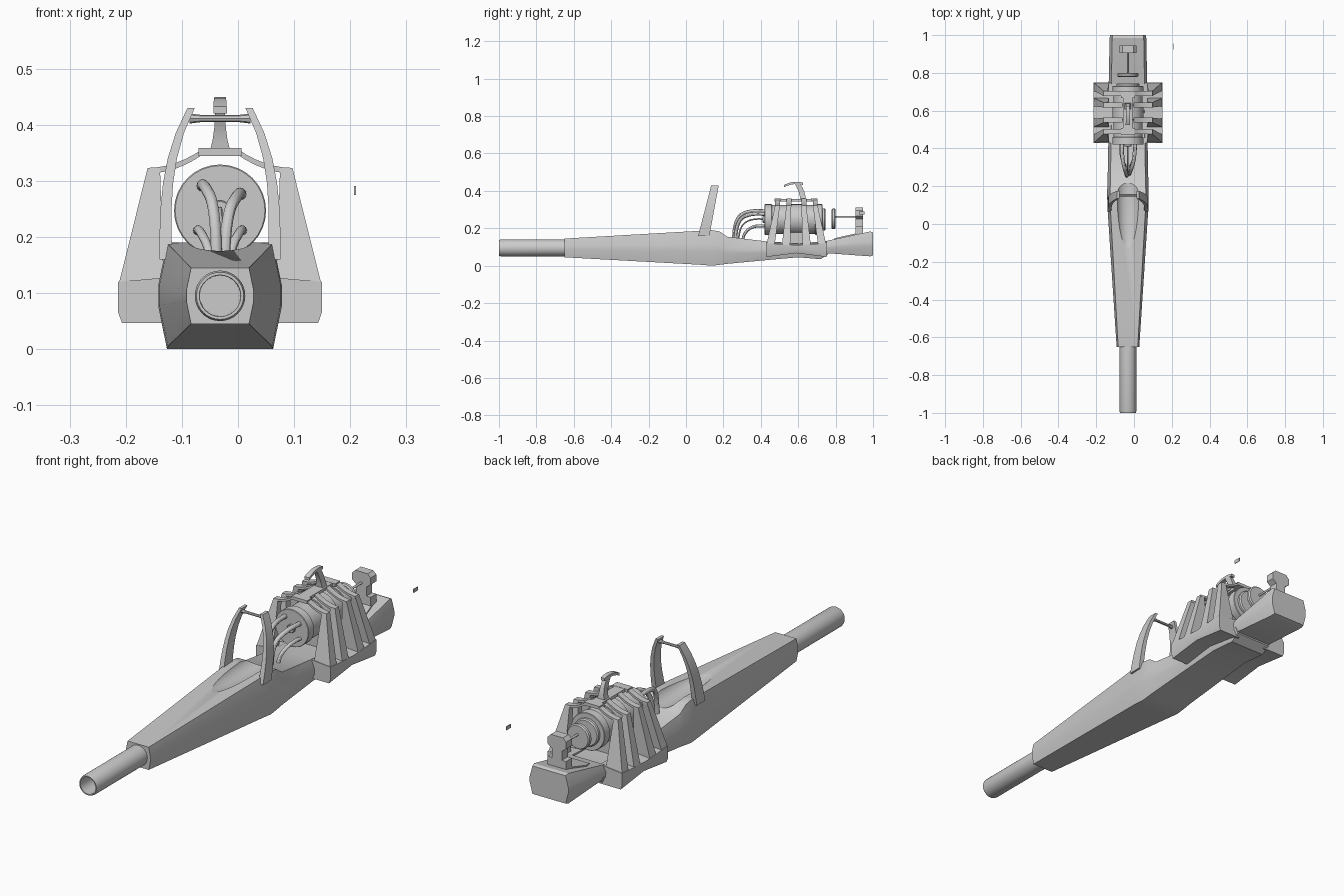
import bpy, bmesh, math

cube = bpy.data.objects.get("Cube")
if cube:
    bpy.data.objects.remove(cube, do_unlink=True)

centre_x = -0.032  # centre line of the main body
drum_z = 0.247
cage_y = 0.59
sides = {"right": -1, "left": 1}
parts = []

grey = bpy.data.materials.new("plain_grey")
grey.use_nodes = True
grey.diffuse_color = (0.6, 0.6, 0.6, 1)
grey.node_tree.nodes["Principled BSDF"].inputs["Base Color"].default_value = grey.diffuse_color


def loft(name, rings):
    """Skin a row of equal-sized rings and cap both ends."""
    bm = bmesh.new()
    rows = [[bm.verts.new((centre_x + x, y, z)) for x, y, z in ring] for ring in rings]
    for ring, following in zip(rows, rows[1:]):
        for i in range(len(ring)):
            bm.faces.new((ring[i - 1], ring[i], following[i], following[i - 1]))
    bm.faces.new(rows[0])
    bm.faces.new(rows[-1])
    bmesh.ops.recalc_face_normals(bm, faces=bm.faces)
    mesh = bpy.data.meshes.new(name)
    bm.to_mesh(mesh)
    bm.free()
    mesh.materials.append(grey)
    ob = bpy.data.objects.new(name, mesh)
    bpy.context.collection.objects.link(ob)
    parts.append(ob)
    return ob


def steps(count):
    """Even fractions from nothing to the whole."""
    return [i / count for i in range(count + 1)]


def lathe(name, profile, height, count=32):
    """Revolve (radius, y) points about a line along y."""
    angles = [math.tau * i / count for i in range(count)]
    return loft(name, [[(radius * math.cos(a), y, height + radius * math.sin(a)) for a in angles]
                       for radius, y in profile])


def cylinder(name, radius, front, back, height, chamfer=0.002):
    """Round bar along y with softened rims."""
    small = radius - chamfer
    return lathe(name, [(small, front), (radius, front + chamfer),
                        (radius, back - chamfer), (small, back)], height)


def upright(name, rows, side=1):
    """Stack of rectangles given as (z, inner x, outer x, front, back)."""
    return loft(name, [[(side * inner, front, z), (side * outer, front, z),
                        (side * outer, back, z), (side * inner, back, z)]
                       for z, inner, outer, front, back in rows])


def lengthwise(name, rows):
    """Row of centred rectangles given as (y, half width, bottom, top)."""
    return loft(name, [[(-half, y, bottom), (half, y, bottom), (half, y, top), (-half, y, top)]
                       for y, half, bottom, top in rows])


def block(name, half, front, back, bottom, top):
    """Plain centred box."""
    return lengthwise(name, [(y, half, bottom, top) for y in (front, back)])


def hull_ring(y, half, bottom, top):
    """Eight-sided section, widest around the middle."""
    edge, tall = half * 0.86, top - bottom
    outline = [(edge, y, bottom), (half, y, bottom + tall * 0.4),
               (half, y, bottom + tall * 0.6), (edge, y, top)]
    return outline + [(-x, y, z) for x, y, z in reversed(outline)]


def pipe(name, start_x, start_z, end_x, radius):
    """Bent pipe from the drum face down to the hull."""
    curve = bpy.data.curves.new(name, "CURVE")
    curve.dimensions = "3D"
    curve.bevel_depth = radius
    curve.use_fill_caps = True
    curve.materials.append(grey)
    spline = curve.splines.new("NURBS")
    spline.points.add(3)
    reach = start_z * 0.6  # higher pipes arch further forward
    path = [(start_x, 0.43, start_z), (start_x, 0.43 - reach / 2, start_z + 0.01),
            (end_x, 0.43 - reach, start_z - 0.04), (end_x, 0.43 - reach, 0.13)]
    for point, (x, y, z) in zip(spline.points, path):
        point.co = (centre_x + x, y, z, 1)
    spline.use_endpoint_u = True
    spline.order_u = 3
    ob = bpy.data.objects.new(name, curve)
    bpy.context.collection.objects.link(ob)
    bpy.ops.object.select_all(action="DESELECT")
    ob.select_set(True)
    bpy.context.view_layer.objects.active = ob
    bpy.ops.object.convert(target="MESH")
    parts.append(bpy.context.view_layer.objects.active)


# Main hull, with a scooped hollow in the top
hull = loft("hull", [hull_ring(*section) for section in (
    (-0.65, 0.06, 0.045, 0.145), (0.08, 0.108, 0.005, 0.187), (0.14, 0.11, 0, 0.19),
    (0.18, 0.11, 0.005, 0.183), (0.22, 0.108, 0.01, 0.155), (0.43, 0.104, 0.03, 0.13),
    (0.6, 0.1, 0.045, 0.12), (0.72, 0.1, 0.035, 0.12), (0.76, 0.1, 0.06, 0.125))])
bpy.ops.mesh.primitive_uv_sphere_add(segments=32, ring_count=24, location=(centre_x, 0.13, 0.205))
cutter = bpy.context.object
cutter.name = "scoop_cutter"
cutter.scale = (0.06, 0.32, 0.05)
cutter.hide_render = True
scoop = hull.modifiers.new("scoop", "BOOLEAN")
scoop.operation, scoop.solver, scoop.object = "DIFFERENCE", "EXACT", cutter
bpy.context.view_layer.objects.active = hull
bpy.ops.object.modifier_apply(modifier=scoop.name)
bpy.data.objects.remove(cutter, do_unlink=True)

# Hollow front barrel
lathe("barrel", [(0.045, -0.63), (0.045, -0.99), (0.042, -1), (0.037, -1), (0.036, -0.85)], 0.095)

# Flared tail block and its raised deck
loft("tail_block", [hull_ring(*section) for section in (
    (0.74, 0.102, 0.068, 0.13), (0.985, 0.097, 0.05, 0.183), (1, 0.094, 0.055, 0.178))])
lengthwise("tail_deck", [(0.79, 0.05, 0.1, 0.145), (0.83, 0.064, 0.1, 0.155), (0.92, 0.045, 0.1, 0.175)])

# Tail post with a wide head, linked by a rod to the rear disc
post_front, post_back = 0.905, 0.945
block("tail_post_base", 0.045, post_front, post_back, 0.15, 0.21)
block("tail_post_neck", 0.025, post_front, post_back, 0.2, 0.27)
upright("tail_post_head", [(z, -half, half, post_front, post_back) for z, half in (
    (0.25, 0.025), (0.265, 0.045), (0.295, 0.045), (0.31, 0.03))])
cylinder("rear_disc", 0.055, 0.778, 0.8, 0.25, chamfer=0.005)
cylinder("link_rod", 0.005, 0.8, 0.91, 0.262)

# Engine drum with raised bands, end cap, front hub and pedestal
cylinder("engine_drum", 0.077, 0.42, 0.73, drum_z)
for label, front, back in (("front", 0.42, 0.46), ("middle", 0.55, 0.63), ("rear", 0.69, 0.73)):
    cylinder(label + "_band", 0.082, front, back, drum_z)
cylinder("drum_end_cap", 0.06, 0.72, 0.745, drum_z, chamfer=0.005)
cylinder("drum_hub", 0.018, 0.41, 0.43, drum_z)
block("engine_pedestal", 0.045, 0.55, 0.63, 0.1, 0.19)

# Feed pipes
pipe("upper_right_pipe", -0.032, 0.29, -0.006, 0.01)
pipe("upper_left_pipe", 0.037, 0.275, 0.008, 0.01)
pipe("centre_pipe", 0, drum_z, 0, 0.004)

for label, side in sides.items():
    pipe(f"lower_{label}_pipe", side * 0.04, 0.21, side * 0.015, 0.008)

    # Side pod with a notched underside
    pod_rings = []
    for y, lift in ((0.43, 0), (cage_y, 0.02), (0.75, 0)):
        low, top = 0.047 + lift, 0.13 - lift / 2
        outline = ((0.07, top), (0.182, top - 0.01), (0.182, low + 0.02), (0.175, low), (0.07, low))
        pod_rings.append([(side * x, y, z) for x, z in outline])
    loft(label + "_pod", pod_rings)

    # Fanned cage ribs, each with a curved bridge to the spine
    for number, place in enumerate((-0.138, -0.055, 0.055, 0.138)):
        foot, head = cage_y + place, cage_y + place * 0.73
        front, back = head - 0.013, head + 0.013
        upright(f"{label}_rib_{number}", [(0.11, 0.1, 0.182, foot - 0.022, foot + 0.022),
                                          (0.323, 0.107, 0.129, front, back)], side)
        bridge_rings = []
        for t in steps(6):
            x, low = side * (0.129 - t * 0.1), 0.313 + t * t * 0.035
            top = low + 0.01
            bridge_rings.append([(x, front, low), (x, back, low), (x, back, top), (x, front, top)])
        loft(f"{label}_bridge_{number}", bridge_rings)

    # Sight arm curving inward and leaning back
    arm_rows = []
    for t in steps(6):
        outer, front = 0.108 - 0.05 * t ** 3, 0.065 + 0.07 * t
        arm_rows.append((0.16 + 0.27 * t, outer - 0.023 + 0.01 * t, outer, front, front + 0.06 - 0.02 * t))
    upright(label + "_sight_arm", arm_rows, side)

# Sight crossbar, thicker at its ends
bar_angles = [math.tau * i / 8 for i in range(8)]
loft("sight_crossbar", [[(x, 0.152 + radius * math.cos(a), 0.411 + radius * math.sin(a)) for a in bar_angles]
                        for x, radius in ((-0.054, 0.009), (-0.03, 0.006), (0.03, 0.006), (0.054, 0.009))])

# Spine over the drum, with wide ends and a hooked fin
block("spine", 0.025, 0.48, 0.7, 0.344, 0.357)
for label, front in (("front", 0.472), ("rear", 0.668)):
    block(label + "_spine_plate", 0.038, front, front + 0.035, 0.344, 0.358)
stem_rows = []
for t in steps(4):
    half, front = 0.009 + 0.01 * (1 - t) ** 3, 0.61 - 0.03 * t * t
    stem_rows.append((0.35 + 0.09 * t, -half, half, front, front + 0.03))
upright("fin_stem", stem_rows)
hook_rows = []
for t in steps(5):
    y = 0.525 + 0.1 * t
    top = 0.449 - 4 * (y - cage_y) ** 2
    hook_rows.append((y, 0.012 - 0.003 * t, top - 0.012, top))
lengthwise("fin_hook", hook_rows)

# Small loose plate off to the left
upright("loose_plate", [(z, 0.239, 0.242, 0.925, 0.955) for z in (0.275, 0.291)])

# Smooth the rounded parts, keep edges sharp
bpy.ops.object.select_all(action="DESELECT")
for ob in parts:
    ob.select_set(True)
bpy.context.view_layer.objects.active = hull
bpy.ops.object.shade_smooth_by_angle(angle=math.radians(30))
